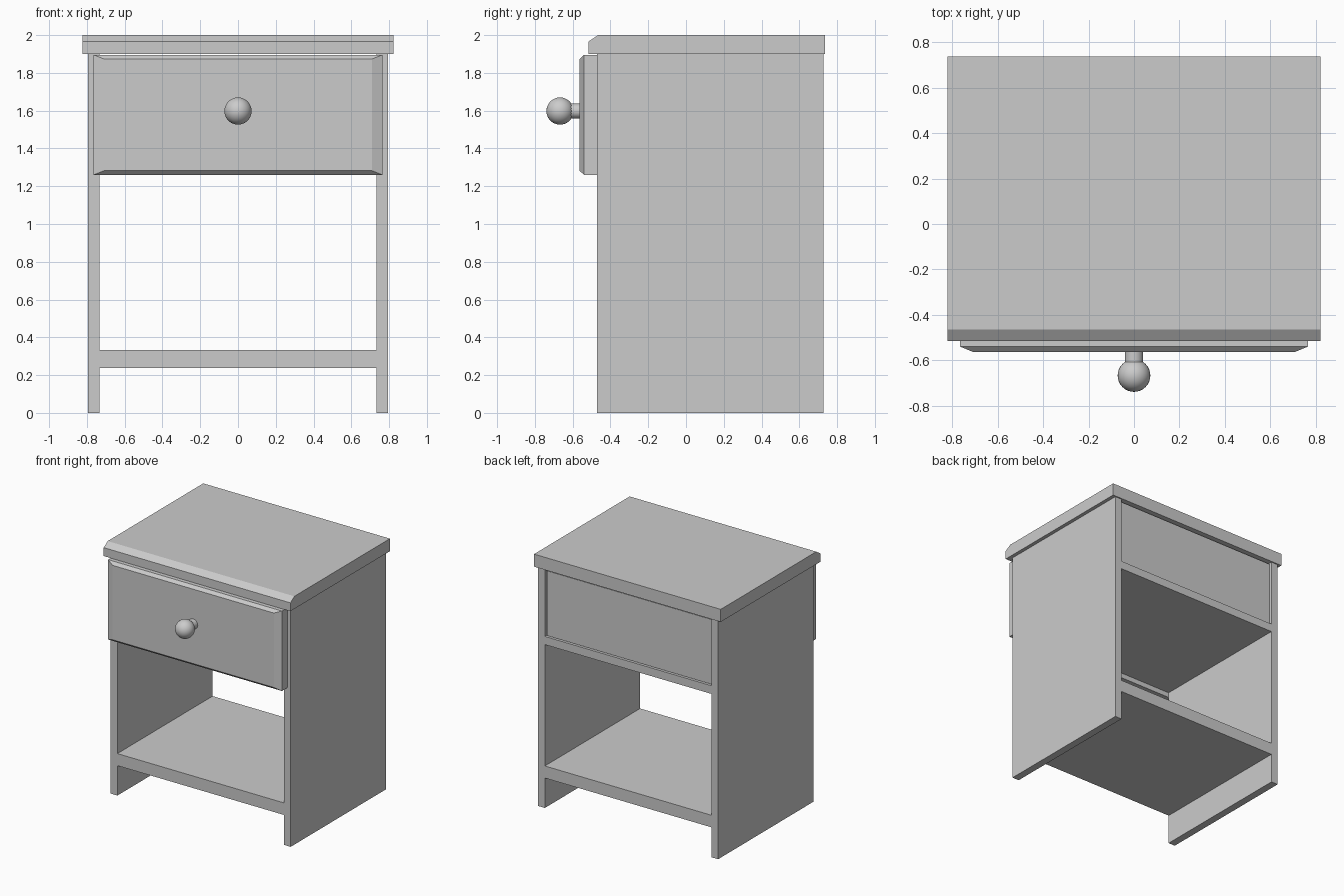
import bpy, bmesh, math

if "Cube" in bpy.data.objects:
    bpy.data.objects.remove(bpy.data.objects["Cube"])


def mesh_object(name, bm):
    bmesh.ops.recalc_face_normals(bm, faces=bm.faces)
    me = bpy.data.meshes.new(name)
    bm.to_mesh(me)
    bm.free()
    ob = bpy.data.objects.new(name, me)
    bpy.context.collection.objects.link(ob)
    return ob


def box(name, x, y, z):
    """Box from (min, max) ranges."""
    bm = bmesh.new()
    bmesh.ops.create_cube(bm, size=1)
    for v in bm.verts:
        v.co = [r[0] if c < 0 else r[1] for c, r in zip(v.co, (x, y, z))]
    return mesh_object(name, bm)


# Table top: side profile with chamfered front edge, extruded across x
bm = bmesh.new()
profile = [(-0.515, 1.9), (0.737, 1.9), (0.737, 2.0), (-0.465, 2.0), (-0.515, 1.967)]
face = bm.faces.new([bm.verts.new((-0.822, y, z)) for y, z in profile])
ext = bmesh.ops.extrude_face_region(bm, geom=[face])
bmesh.ops.translate(bm, vec=(1.644, 0, 0),
                    verts=[g for g in ext["geom"] if isinstance(g, bmesh.types.BMVert)])
mesh_object("table_top", bm)

# Carcass: side panels, low shelf, drawer divider
depth = (-0.47, 0.728)
box("side_panel_left", (-0.793, -0.733), depth, (0, 1.9))
box("side_panel_right", (0.733, 0.793), depth, (0, 1.9))
box("low_shelf", (-0.733, 0.733), depth, (0.238, 0.334))
box("drawer_divider", (-0.733, 0.733), depth, (1.30, 1.365))

# Drawer box, open at the top
dz = (1.37, 1.885)
box("drawer_bottom", (-0.69, 0.69), (-0.47, 0.68), (1.37, 1.40))
box("drawer_back", (-0.725, 0.725), (0.68, 0.715), dz)
for name, s in (("left", -1), ("right", 1)):
    box("drawer_side_" + name, sorted((s * 0.69, s * 0.725)), (-0.47, 0.68), dz)

# Drawer front: slab whose outer face is drawn in to form a bevel
front = box("drawer_front", (-0.765, 0.765), (-0.54, -0.47), (1.26, 1.896))
bm = bmesh.new()
bm.from_mesh(front.data)
face = min(bm.faces, key=lambda f: f.calc_center_median().y)
new = bmesh.ops.extrude_discrete_faces(bm, faces=[face])["faces"][0]
for v in new.verts:
    v.co.x -= math.copysign(0.055, v.co.x)
    v.co.z += 0.022 if v.co.z < 1.5 else -0.022
    v.co.y = -0.563
bm.to_mesh(front.data)
bm.free()

# Knob: ball on a short stem
bpy.ops.mesh.primitive_uv_sphere_add(segments=32, ring_count=16, radius=0.072,
                                     location=(0, -0.667, 1.598))
bpy.context.object.name = "knob_ball"
bpy.ops.object.shade_smooth_by_angle()
bpy.ops.mesh.primitive_cylinder_add(vertices=32, radius=0.04, depth=0.1,
                                    location=(0, -0.608, 1.598),
                                    rotation=(math.pi / 2, 0, 0))
bpy.context.object.name = "knob_stem"
bpy.ops.object.shade_smooth_by_angle()
